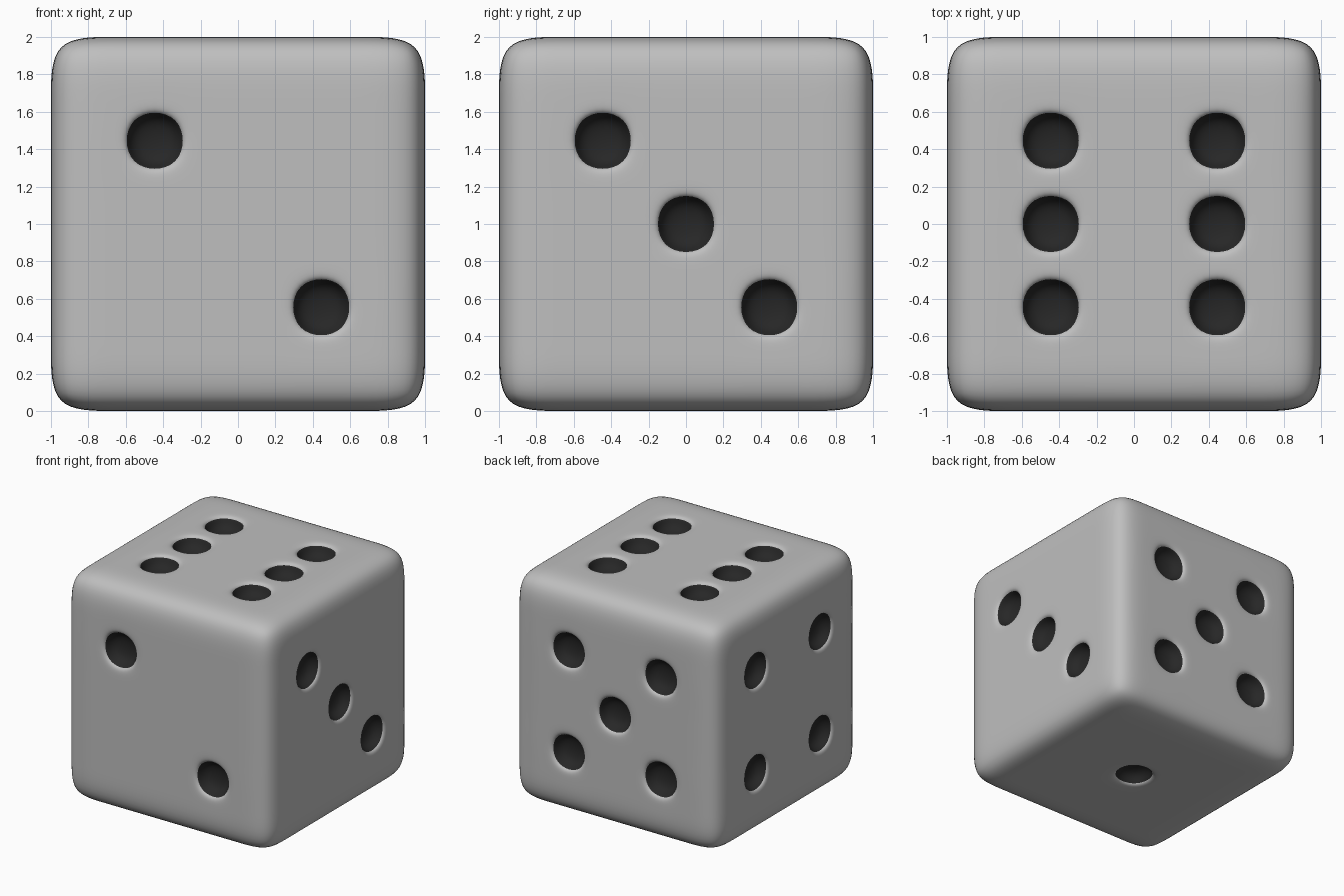
import bpy, bmesh
from mathutils import Vector

if "Cube" in bpy.data.objects:
    bpy.data.objects.remove(bpy.data.objects["Cube"])

P = 0.445            # spacing of the spots
CELL = P / 2         # half width of a spot cell
RING, FLOOR, DEPTH = 0.157, 0.13, 0.12


def material(name, v):
    m = bpy.data.materials.new(name)
    m.diffuse_color = (v, v, v, 1)
    m.use_nodes = True
    m.node_tree.nodes["Principled BSDF"].inputs["Base Color"].default_value = m.diffuse_color
    return m


# Spot centres on each face
corners = [(-P, -P), (P, -P), (-P, P), (P, P)]
diagonal = [(-P, P), (P, -P)]
spots = []
spots += [Vector((a, -1, b)) for a, b in diagonal]                       # front 2
spots += [Vector((1, a, b)) for a, b in diagonal + [(0, 0)]]             # right 3
spots += [Vector((a, b, 1)) for a, b in corners + [(-P, 0), (P, 0)]]     # top 6
spots += [Vector((a, 1, b)) for a, b in corners + [(0, 0)]]              # back 5
spots += [Vector((-1, a, b)) for a, b in corners]                        # left 4
spots += [Vector((0, 0, -1))]                                            # bottom 1

# Cube with a 5 x 5 cage on each face
bm = bmesh.new()
bmesh.ops.create_cube(bm, size=2)
bmesh.ops.subdivide_edges(bm, edges=bm.edges[:], cuts=4, use_grid_fill=True)
for v in bm.verts:
    for i in range(3):
        n = round(abs(v.co[i]) * 5)          # 1, 3 or 5
        size = {1: CELL, 3: 3 * CELL, 5: 1.0}[n]
        v.co[i] = size if v.co[i] > 0 else -size
bm.normal_update()

# Sink a spot into every chosen cell
cells = [f for f in bm.faces
         if any((f.calc_center_median() - s).length < 0.05 for s in spots)]
bmesh.ops.inset_individual(bm, faces=cells, thickness=CELL - RING, use_even_offset=True)
walls = bmesh.ops.inset_individual(bm, faces=cells, thickness=RING - FLOOR,
                                   depth=-DEPTH, use_even_offset=True)["faces"]
for f in bm.faces:
    f.smooth = True
for f in list(cells) + list(walls):
    f.material_index = 1

# Stand it on the ground
bmesh.ops.translate(bm, verts=bm.verts[:], vec=(0, 0, 1))
mesh = bpy.data.meshes.new("die")
bm.to_mesh(mesh)
bm.free()
mesh.materials.append(material("body grey", 0.52))
mesh.materials.append(material("spot black", 0.02))
die = bpy.data.objects.new("die", mesh)
bpy.context.collection.objects.link(die)

# Smooth rounding of edges and spots
sub = die.modifiers.new("rounding", "SUBSURF")
sub.levels = sub.render_levels = 3
